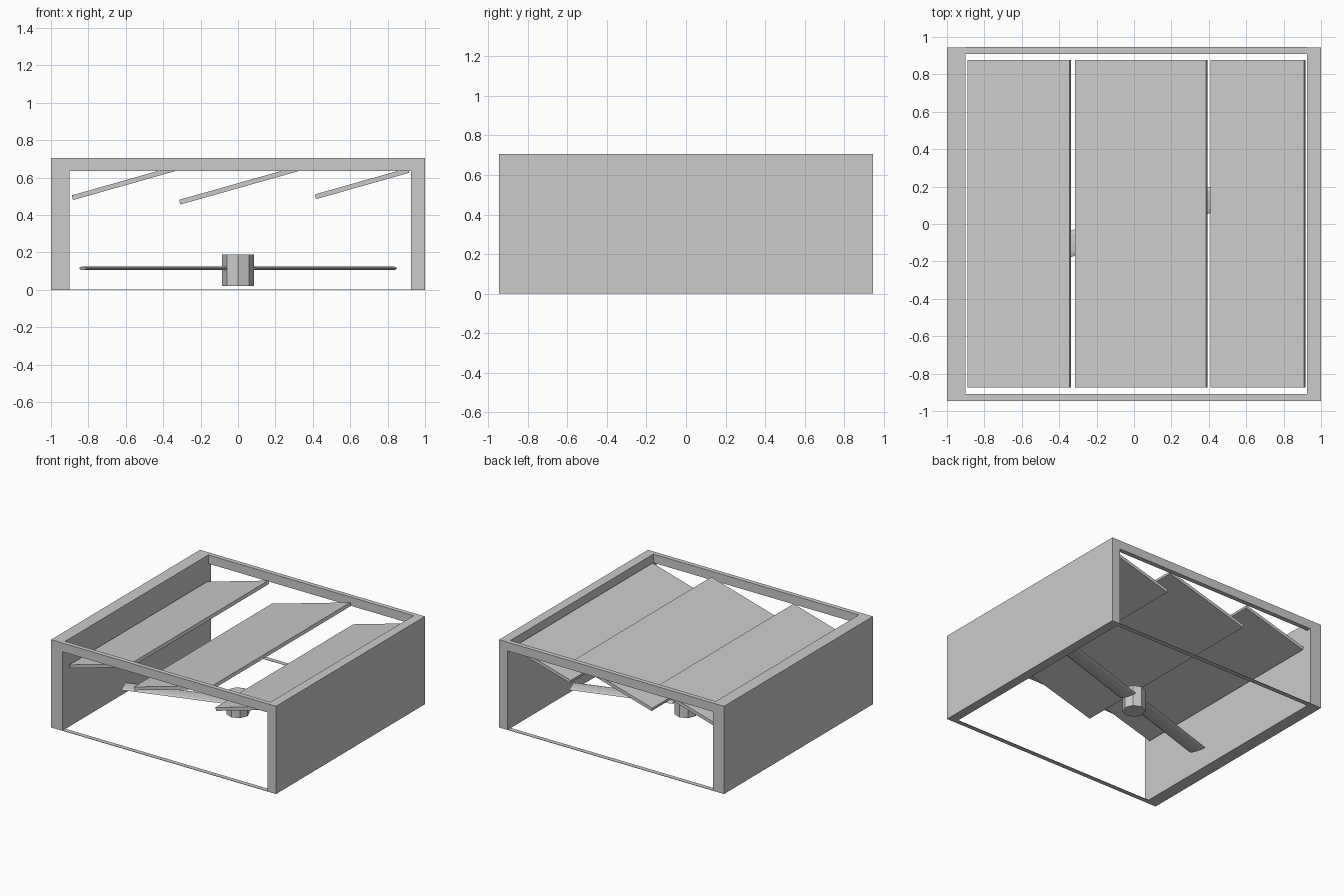
import bpy, bmesh
from math import radians, cos, sin, pi
from mathutils import Matrix

if "Cube" in bpy.data.objects:
    bpy.data.objects.remove(bpy.data.objects["Cube"])


def make(name, bm):
    bmesh.ops.recalc_face_normals(bm, faces=bm.faces)
    mesh = bpy.data.meshes.new(name)
    bm.to_mesh(mesh)
    bm.free()
    ob = bpy.data.objects.new(name, mesh)
    bpy.context.collection.objects.link(ob)
    return ob


def box(name, x0, x1, y0, y1, z0, z1):
    bm = bmesh.new()
    bmesh.ops.create_cube(bm, size=1, matrix=Matrix.Translation(
        ((x0 + x1) / 2, (y0 + y1) / 2, (z0 + z1) / 2))
        @ Matrix.Diagonal((x1 - x0, y1 - y0, z1 - z0, 1)))
    return make(name, bm)


def slat(name, x0, z0, x1, z1, thick=0.026, y0=-0.873, y1=0.877):
    """Tilted board: lower face runs from (x0, z0) to (x1, z1)."""
    d = ((x1 - x0) ** 2 + (z1 - z0) ** 2) ** 0.5
    nx, nz = -(z1 - z0) / d * thick, (x1 - x0) / d * thick
    pts = [(x0, z0), (x1, z1), (x1 + nx, z1 + nz), (x0 + nx, z0 + nz)]
    bm = bmesh.new()
    face = bm.faces.new([bm.verts.new((x, y0, z)) for x, z in pts])
    ext = bmesh.ops.extrude_face_region(bm, geom=[face])
    bmesh.ops.translate(bm, vec=(0, y1 - y0, 0), verts=[
        v for v in ext["geom"] if isinstance(v, bmesh.types.BMVert)])
    return make(name, bm)


# Housing: side walls, upper rails, thin bottom strips
Y = 0.945
box("left_wall", -1, -0.9, -Y, Y, 0, 0.705)
box("right_wall", 0.925, 1, -Y, Y, 0, 0.705)
for side, a, b in (("front", -Y, -0.908), ("back", 0.908, Y)):
    box(side + "_top_rail", -0.9, 0.925, a, b, 0.635, 0.705)
    box(side + "_bottom_strip", -0.9, 0.925, a, b, 0, 0.003)

# Tilted louvre slats
slat("left_slat", -0.882, 0.480, -0.338, 0.634)
slat("middle_slat", -0.308, 0.456, 0.392, 0.654)
slat("right_slat", 0.417, 0.485, 0.916, 0.626)

# Fan hub: upright octagonal drum
bm = bmesh.new()
bmesh.ops.create_cone(bm, cap_ends=True, segments=8, radius1=0.085,
                      radius2=0.085, depth=0.17,
                      matrix=Matrix.Translation((0, 0, 0.105)))
make("fan_hub", bm)

# Fan blades: flattened eight-sided bars on opposite sides of the hub
for name, ang in (("right_blade", 17.5), ("left_blade", 197.5)):
    r0, r1 = 0.08, 0.87
    bm = bmesh.new()
    bmesh.ops.create_cone(
        bm, cap_ends=True, segments=8, radius1=1, radius2=1, depth=1,
        matrix=Matrix.Translation((0, 0, 0.115))
        @ Matrix.Rotation(radians(ang), 4, 'Z')
        @ Matrix.Translation(((r0 + r1) / 2, 0, 0))
        @ Matrix.Diagonal((r1 - r0, 0.067, 0.01, 1))
        @ Matrix.Rotation(pi / 2, 4, 'Y'))
    make(name, bm)
